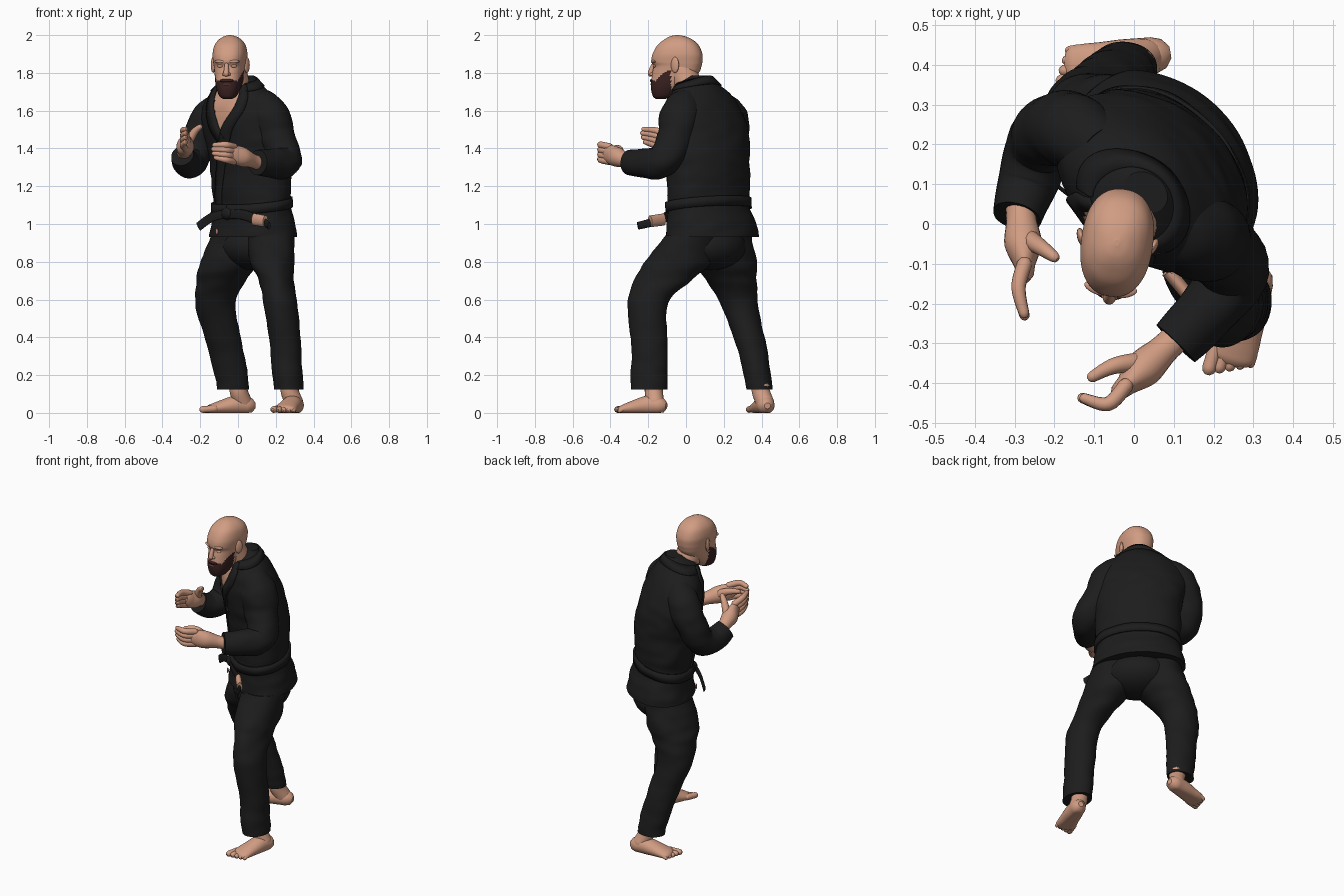
import bpy, bmesh, math
from math import sin, cos, radians, pi, copysign
from mathutils import Vector, noise

cube = bpy.data.objects.get("Cube")
if cube:
    bpy.data.objects.remove(cube)


def material(name, color):
    m = bpy.data.materials.new(name)
    m.use_nodes = True
    m.diffuse_color = (*color, 1)
    m.node_tree.nodes["Principled BSDF"].inputs["Base Color"].default_value = (*color, 1)
    return m


SKIN = material("skin", (.64, .335, .225))
CLOTH = material("black_cloth", (.012, .012, .012))
BEARD = material("dark_brown_beard", (.042, .016, .015))
LIP = material("dull_pink", (.45, .19, .15))
SEG = 72


def grid(name, rings, mats, rule=None):
    """Skin a stack of closed rings, cap both ends and colour faces by a rule."""
    bm = bmesh.new()
    vs = [[bm.verts.new((p.x, p.y, max(p.z, 0))) for p in ring] for ring in rings]
    n = len(vs[0])
    for lo, hi in zip(vs, vs[1:]):
        for i in range(n):
            j = (i + 1) % n
            bm.faces.new((lo[i], lo[j], hi[j], hi[i]))
    bm.faces.new(vs[0][::-1])
    bm.faces.new(vs[-1])
    bmesh.ops.recalc_face_normals(bm, faces=bm.faces)
    for f in bm.faces:
        f.smooth = len(f.verts) == 4
        if rule:
            f.material_index = rule(f.calc_center_median())
    return finish(name, bm, mats)


def finish(name, bm, mats):
    me = bpy.data.meshes.new(name)
    bm.to_mesh(me)
    bm.free()
    for m in mats:
        me.materials.append(m)
    ob = bpy.data.objects.new(name, me)
    bpy.context.collection.objects.link(ob)
    return ob


def spline(rows, i, t):
    """Catmull-Rom blend of whole rows between row i and i + 1."""
    pick = lambda k: rows[max(0, min(len(rows) - 1, k))]
    return [.5 * (2 * b + (c - a) * t + (2 * a - 5 * b + 4 * c - d) * t * t
                  + (3 * b - a - 3 * c + d) * t ** 3)
            for a, b, c, d in zip(pick(i - 1), pick(i), pick(i + 1), pick(i + 2))]


def samples(rows, steps):
    out = [spline(rows, i, k / steps) for i in range(len(rows) - 1) for k in range(steps)]
    return out + [list(rows[-1])]


def wrinkle(p, fold):
    return 1 + fold * noise.noise(Vector((p.x * 9, p.y * 9, p.z * 17)))


def oval(row, ang, fold=0, grow=0, box=1):
    """Point on a level oval section: centre x, y, z, half width, half depth, yaw."""
    x, y, z, a, b, yaw = row
    t = radians(yaw)
    u, v = [copysign(abs(w) ** box, w) * (r + grow) for w, r in ((cos(ang), a), (sin(ang), b))]
    d = Vector((u * cos(t) + v * sin(t), v * cos(t) - u * sin(t), 0))
    c = Vector((x, y, z))
    return c + d * wrinkle(c + d, fold)


def loft(name, rows, mats, fold=0, rule=None, steps=7, box=1):
    return grid(name, [[oval(r, 2 * pi * k / SEG, fold, 0, box) for k in range(SEG)]
                       for r in samples(rows, steps)], mats, rule)


def tube(name, pts, mat, fold=0, ends=True, n=20, steps=6):
    """Sweep a round or flattened section (x, y, z, radius, flatness) along a path."""
    rows = samples([(*p, 1)[:5] for p in pts], steps)
    cs = [Vector(r[:3]) for r in rows]
    rings, side = [], None
    for i, r in enumerate(rows):
        tan = (cs[min(i + 1, len(cs) - 1)] - cs[max(i - 1, 0)]).normalized()
        if side is None:
            side = tan.cross(Vector((0, 0, 1)))
        side = (side - tan * side.dot(tan)).normalized()
        up = side.cross(tan)

        def ring(c, s):
            out = []
            for k in range(n):
                a = 2 * pi * k / n
                d = (side * cos(a) * r[4] + up * sin(a)) * r[3] * s
                out.append(c + d * wrinkle(c + d, fold))
            return out
        caps = [(.9, .35), (.55, .8)] if ends else []
        if i == 0:
            rings += [ring(cs[i] - tan * r[3] * o, s) for o, s in caps]
        rings.append(ring(cs[i], 1))
        if i == len(rows) - 1:
            rings += [ring(cs[i] + tan * r[3] * o, s) for o, s in caps[::-1]]
    return grid(name, rings, [mat])


def blob(name, loc, size, mat, yaw=0):
    bm = bmesh.new()
    bmesh.ops.create_uvsphere(bm, u_segments=24, v_segments=14, radius=1)
    for f in bm.faces:
        f.smooth = True
    ob = finish(name, bm, [mat])
    ob.location, ob.scale, ob.rotation_euler = loc, size, (0, 0, radians(-yaw))


# Jacket body, turned to the model's right, with an open neck
torso = [(.08, .14, .93, .275, .2, 50), (.08, .135, 1.01, .262, .187, 50),
         (.075, .12, 1.1, .245, .167, 50), (.07, .12, 1.2, .25, .172, 48),
         (.065, .115, 1.35, .255, .18, 46), (.035, .105, 1.5, .265, .177, 45),
         (.02, .09, 1.6, .248, .16, 43), (.012, .08, 1.68, .195, .132, 42),
         (.01, .067, 1.74, .122, .1, 40), (.03, .08, 1.785, .058, .045, 38)]
FOLD = .03
V_LOW, V_SPREAD = 1.46, radians(140)


def torso_row(z):
    i = max(k for k in range(len(torso) - 1) if torso[k][2] <= z)
    lo, hi = torso[i][2], torso[i + 1][2]
    row = spline(torso, i, (z - lo) / (hi - lo))
    row[2] = z
    return row


def open_neck(p):
    if p.z < V_LOW or p.z > 1.75:
        return 0
    x, y, z, a, b, yaw = torso_row(p.z)
    t = radians(yaw)
    dx, dy = p.x - x, p.y - y
    lat = (dx * cos(t) - dy * sin(t)) / a
    fwd = (-dx * sin(t) - dy * cos(t)) / b
    spread = V_SPREAD * (p.z - V_LOW)
    return int(-spread * .65 < math.atan2(lat, fwd) < spread)


loft("jacket_body", torso, [CLOTH, SKIN], FOLD, open_neck, 9)


def band(name, path, da, dz, grow=.004):
    """Thin cloth strip lying on the jacket, along (angle, height) points."""
    bm = bmesh.new()
    pairs = []
    for ang, z in samples(path, 10):
        edge = [(ang - da, z - dz), (ang + da, z + dz)]
        pairs.append([bm.verts.new(oval(torso_row(h), radians(a), FOLD, grow))
                      for a, h in edge])
    for (a, b), (c, d) in zip(pairs, pairs[1:]):
        bm.faces.new((a, c, d, b)).smooth = True
    mod = finish(name, bm, [CLOTH]).modifiers.new("thickness", "SOLIDIFY")
    mod.thickness, mod.offset = .012, 0


band("left_lapel", [(-45, 1.735), (-50, 1.7), (-61, 1.62), (-82, 1.49),
                    (-100, 1.3), (-112, 1.1)], 8, 0)
band("right_lapel", [(234, 1.735), (239, 1.7), (248, 1.62), (262, 1.49), (275, 1.4)], 8, 0)
band("collar", [(a, 1.738 + .024 * sin(radians(a))) for a in range(-45, 226, 18)], 0, .02)

# Belt, rising toward the back, with knot, two loose ends and a tag
band("belt", [(a, 1.1 + .025 * sin(radians(a))) for a in range(-90, 271, 30)], 0, .026, .006)
blob("belt_knot", (-.055, .01, 1.055), (.042, .028, .033), CLOTH, 50)
THIN = .2
tube("right_belt_end", [(-.06, .0, 1.055, .022, THIN), (-.14, .055, 1.035, .024, THIN),
                        (-.21, .11, .985, .024, THIN)], CLOTH, ends=False)
tube("left_belt_end", [(-.05, -.01, 1.05, .022, THIN), (.02, -.08, 1.05, .026, THIN),
                       (.09, -.12, 1.028, .027, THIN)], CLOTH, ends=False)
tube("belt_tag", [(.085, -.118, 1.024, .032, .55), (.145, -.19, 1.014, .031, .55)], SKIN, ends=False)
tube("belt_tip", [(.145, -.19, 1.006, .022, .4), (.165, -.255, .99, .02, .4)], CLOTH, ends=False)
blob("jacket_tag", (-.112, .056, .96), (.01, .006, .017), LIP, 50)

# Trousers
blob("trouser_seat", (.08, .13, .88), (.2, .17, .125), CLOTH, 50)
loft("left_trouser_leg", [(.268, -.195, .125, .078, .095, 0), (.262, -.195, .2, .08, .096, 0),
                          (.25, -.195, .36, .083, .097, 0), (.225, -.202, .58, .09, .108, 0),
                          (.203, -.122, .7, .092, .15, 0), (.182, -.05, .79, .118, .175, 0),
                          (.17, .03, .94, .13, .14, 0)], [CLOTH], .06)
loft("right_trouser_leg", [(-.025, .39, .125, .085, .068, 0), (-.035, .378, .2, .088, .072, 0),
                           (-.072, .345, .36, .094, .08, 0), (-.12, .28, .58, .108, .1, 0),
                           (-.09, .243, .7, .13, .135, 0), (-.05, .212, .79, .15, .16, 0),
                           (-.01, .2, .94, .13, .15, 0)], [CLOTH], .06)

# Sleeves
tube("left_sleeve", [(.09, .02, 1.64, .09), (.16, -.03, 1.575, .108), (.205, -.055, 1.46, .1),
                     (.25, -.12, 1.335, .087), (.185, -.215, 1.32, .077),
                     (.105, -.3, 1.325, .066)], CLOTH, .08, False, 32, 8)
tube("right_sleeve", [(-.08, .18, 1.63, .08), (-.145, .23, 1.565, .095),
                      (-.205, .235, 1.45, .09), (-.24, .19, 1.34, .085),
                      (-.268, .1, 1.32, .075), (-.294, .02, 1.365, .062)], CLOTH, .08, False, 32, 8)


# Hands: palm on edge, four stacked fingers and a thumb
def hand(side, wrist, knuckle, bend, tip, thumb):
    w, k, b, t = map(Vector, (wrist, knuckle, bend, tip))
    back = w + (w - k) * .4
    tube(side + "_palm", [(*back, .038, 1), (*w, .038, 1), (*w.lerp(k, .55), .052, .9),
                          (*k, .05, .55)], SKIN)
    for i, label in enumerate(("little", "ring", "middle", "index")):
        up = Vector((0, 0, (i - 1.5) * .026))
        end = b.lerp(t, (.8, .95, 1, .92)[i])
        tube(f"{side}_{label}_finger", [(*(k + up), .019), (*(b + up), .018),
                                        (*(end + up * .85), .013)], SKIN, n=12)
    tube(side + "_thumb", [(*w.lerp(k, .35), .028), *thumb], SKIN, n=12)


hand("left", (.075, -.315, 1.335), (-.02, -.405, 1.37), (-.065, -.452, 1.38), (-.13, -.437, 1.385),
     [(-.045, -.355, 1.395, .021), (-.105, -.384, 1.4, .014)])
hand("right", (-.283, .01, 1.385), (-.275, -.1, 1.435), (-.29, -.16, 1.455), (-.275, -.23, 1.47),
     [(-.232, -.06, 1.485, .02), (-.2, -.083, 1.515, .014)])


# Bare feet with five toes each; inner gives the side of the big toe
def foot(side, heel, toe, ankle, inner):
    h, t = Vector(heel), Vector(toe)
    d = (t - h).normalized()
    across = Vector((-d.y, d.x)) * inner
    at = lambda s, z: (*h.lerp(t, s), z)
    tube(side + "_foot", [(*at(.15, .04), .046, 1), (*at(.35, .042), .05, 1.05),
                          (*at(.6, .03), .038, 1.5), (*at(.82, .018), .024, 2.4)], SKIN, n=28)
    tube(side + "_ankle", [(*at(.22, .05), .048), (*ankle, .11, .048), (*ankle, .15, .05)], SKIN)
    for i in range(5):
        off = across * (.046 - .024 * i)
        r = .018 - .0018 * i
        a, b = h.lerp(t, .75) + off, h.lerp(t, .97 - .035 * i) + off
        tube(f"{side}_toe_{i + 1}", [(*a, .022, r), (*b, r, r)], SKIN, n=12)


foot("left", (.318, -.1), (.23, -.385), (.275, -.17), -1)
foot("right", (.095, .432), (-.205, .378), (.005, .397), 1)

# Head: rows of height, half width, reach forward, reach back
YAW = radians(8)
LEFT, FRONT = Vector((cos(YAW), -sin(YAW), 0)), Vector((-sin(YAW), -cos(YAW), 0))
HEAD = Vector((-.043, -.05, 0))
profile = [(1.662, .022, .11, -.06), (1.675, .043, .125, -.02), (1.71, .06, .135, .02),
           (1.75, .071, .135, .07), (1.8, .078, .128, .118), (1.835, .083, .122, .132),
           (1.86, .087, .133, .137), (1.9, .09, .127, .137), (1.945, .081, .102, .118),
           (1.975, .06, .067, .086), (1.993, .032, .035, .047), (2, .006, .005, .01)]


def face(lat, fwd, z):
    return HEAD + LEFT * lat + FRONT * fwd + Vector((0, 0, z))


def beard_rule(p):
    d = p - HEAD
    lat, fwd = abs(d.dot(LEFT)), d.dot(FRONT)
    top = 1.766 - .15 * lat + max(0, lat - .056) * 2.6
    return int(fwd > .02 and p.z < top)


rows = []
for z, w, f, b in profile:
    c = face(0, (f - b) / 2, z)
    rows.append((c.x, c.y, z, w, (f + b) / 2, 8))
loft("head", rows, [SKIN, BEARD], 0, beard_rule, 9, .85)
tube("neck", [(.005, .045, 1.62, .08), (-.01, .015, 1.72, .076), (-.03, -.025, 1.82, .074)], SKIN)
tube("nose", [(*face(0, .12, 1.85), .01), (*face(0, .133, 1.82), .013),
              (*face(0, .138, 1.795), .016)], SKIN)
blob("moustache", face(0, .122, 1.759), (.038, .02, .011), BEARD, 8)
blob("lower_lip", face(0, .132, 1.74), (.02, .008, .005), LIP, 8)
for label, s in (("left", 1), ("right", -1)):
    blob(label + "_ear", face(s * .09, -.004, 1.842), (.011, .024, .042), SKIN, 8 + s * 24)
    blob(label + "_brow", face(s * .036, .118, 1.86), (.032, .014, .009), SKIN, 8 - s * 16)
    blob(label + "_eyelid", face(s * .036, .112, 1.836), (.017, .009, .008), SKIN, 8 - s * 16)
    blob(label + "_nostril", face(s * .013, .128, 1.793), (.009, .014, .009), SKIN, 8)
